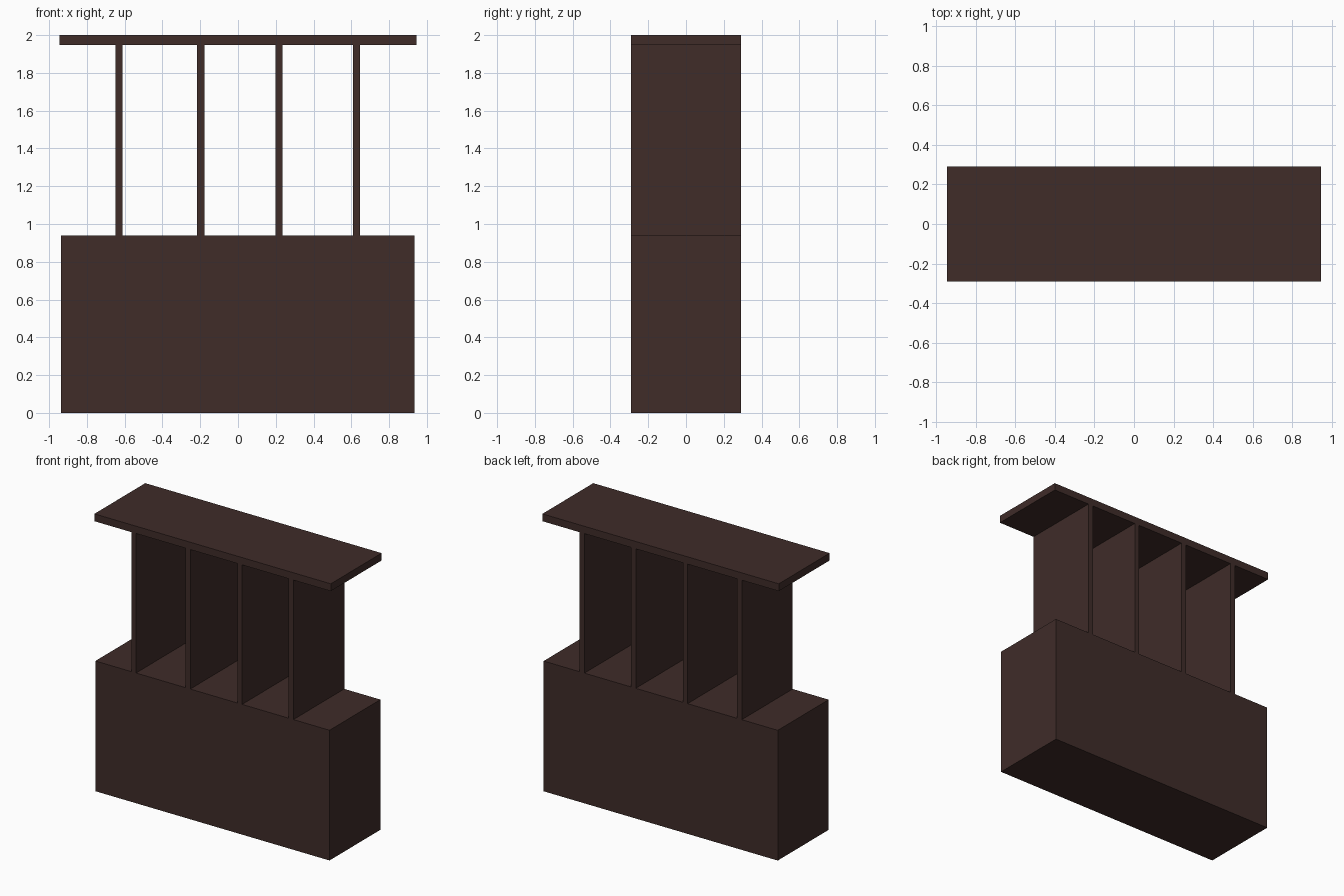
import bpy

if "Cube" in bpy.data.objects:
    bpy.data.objects.remove(bpy.data.objects["Cube"])

wood = bpy.data.materials.new("dark_wood")
wood.diffuse_color = (0.05, 0.025, 0.022, 1)
wood.use_nodes = True
wood.node_tree.nodes["Principled BSDF"].inputs["Base Color"].default_value = wood.diffuse_color

DEPTH = 0.58


def box(name, x0, x1, z0, z1):
    """Full-depth box spanning the given x and z ranges."""
    bpy.ops.mesh.primitive_cube_add(size=1, location=((x0 + x1) / 2, 0, (z0 + z1) / 2))
    ob = bpy.context.object
    ob.name = name
    ob.scale = (x1 - x0, DEPTH, z1 - z0)
    bpy.ops.object.transform_apply(location=False, rotation=False, scale=True)
    ob.data.materials.append(wood)
    return ob


# Solid lower counter and thin top shelf
box("counter_base", -0.936, 0.934, 0, 0.94)
box("top_shelf", -0.944, 0.944, 1.947, 2.0)

# Upright dividers between counter and shelf
for i, x in enumerate((-0.63, -0.197, 0.217, 0.627)):
    box(f"divider_{i + 1}", x - 0.019, x + 0.019, 0.94, 1.947)
